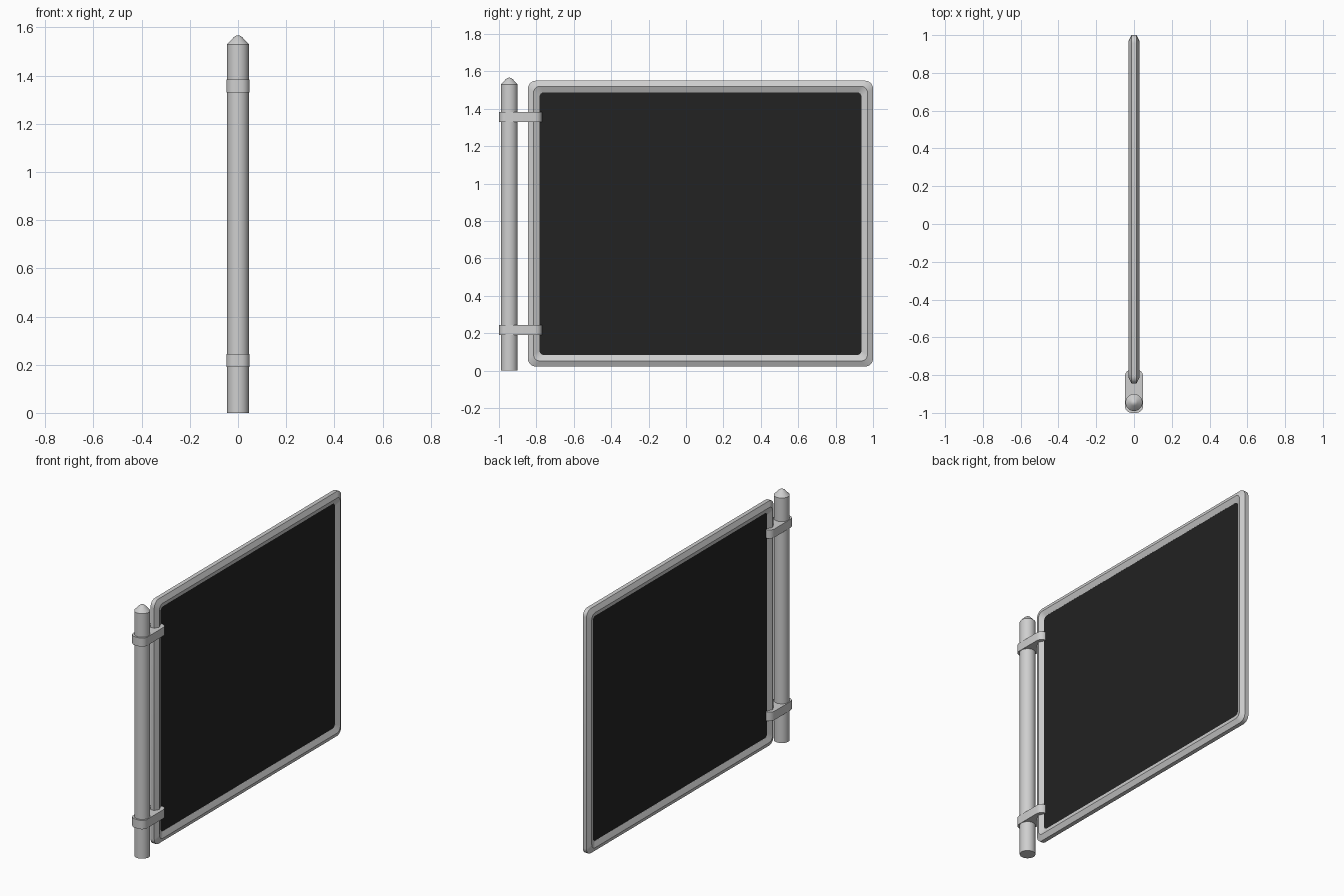
import bpy, bmesh, math

if "Cube" in bpy.data.objects:
    bpy.data.objects.remove(bpy.data.objects["Cube"])


def material(name, value):
    m = bpy.data.materials.new(name)
    m.diffuse_color = (value, value, value, 1)
    m.use_nodes = True
    m.node_tree.nodes["Principled BSDF"].inputs["Base Color"].default_value = m.diffuse_color
    return m


METAL = material("light grey metal", 0.62)
DARK = material("black panel", 0.016)


def finish(bm, name, mat, smooth=True):
    bmesh.ops.recalc_face_normals(bm, faces=bm.faces)
    me = bpy.data.meshes.new(name)
    bm.to_mesh(me)
    bm.free()
    ob = bpy.data.objects.new(name, me)
    bpy.context.collection.objects.link(ob)
    me.materials.append(mat)
    if smooth:
        bpy.ops.object.select_all(action='DESELECT')
        ob.select_set(True)
        bpy.context.view_layer.objects.active = ob
        bpy.ops.object.shade_smooth_by_angle(angle=math.radians(25))
    return ob


def rounded_rect(a0, a1, b0, b1, r, seg=6):
    """Outline points of a rectangle with rounded corners."""
    pts = []
    corners = [(a1 - r, b1 - r), (a0 + r, b1 - r), (a0 + r, b0 + r), (a1 - r, b0 + r)]
    for i, (ca, cb) in enumerate(corners):
        for k in range(seg + 1):
            t = math.pi / 2 * (i + k / seg)
            pts.append((ca + r * math.cos(t), cb + r * math.sin(t)))
    return pts


def bridge(bm, loops, closed=False):
    n = len(loops[0])
    for j in range(len(loops) if closed else len(loops) - 1):
        a, b = loops[j], loops[(j + 1) % len(loops)]
        for i in range(n):
            k = (i + 1) % n
            bm.faces.new((a[i], a[k], b[k], b[i]))


# Hinge post with a pointed, slightly blunted cap
bm = bmesh.new()
N = 32
rings = []
for r, z in [(0.045, 0), (0.045, 1.53), (0.018, 1.559), (0.009, 1.565)]:
    rings.append([bm.verts.new((r * math.cos(2 * math.pi * i / N),
                                -0.945 + r * math.sin(2 * math.pi * i / N), z))
                  for i in range(N)])
bridge(bm, rings)
bm.faces.new(rings[0])
tip = bm.verts.new((0, -0.945, 1.567))
for i in range(N):
    bm.faces.new((rings[-1][i], rings[-1][(i + 1) % N], tip))
finish(bm, "hinge_post", METAL)

# Straps joining post and frame
for name, z0, z1 in [("lower_strap", 0.19, 0.245), ("upper_strap", 1.33, 1.383)]:
    bm = bmesh.new()
    outline = rounded_rect(-0.048, 0.048, -1.0, -0.77, 0.036)
    loops = [[bm.verts.new((x, y, z)) for x, y in outline] for z in (z0, z1)]
    bridge(bm, loops)
    for l in loops:
        bm.faces.new(l)
    finish(bm, name, METAL)

# Frame: six-sided section swept round a rounded rectangle
Y0, Y1, Z0, Z1 = -0.845, 1.0, 0.022, 1.55
section = [(0, 0.013), (0.03, 0.028), (0.062, 0.013),
           (0.062, -0.013), (0.03, -0.028), (0, -0.013)]
bm = bmesh.new()
loops = []
for inset, x in section:
    outline = rounded_rect(Y0 + inset, Y1 - inset, Z0 + inset, Z1 - inset, 0.042 - inset * 0.3)
    loops.append([bm.verts.new((x, y, z)) for y, z in outline])
bridge(bm, loops, closed=True)
finish(bm, "frame", METAL)

# Dark panel filling the frame
bm = bmesh.new()
outline = rounded_rect(Y0 + 0.06, Y1 - 0.06, Z0 + 0.06, Z1 - 0.06, 0.025)
loops = [[bm.verts.new((x, y, z)) for y, z in outline] for x in (-0.0125, 0.0125)]
bridge(bm, loops)
for l in loops:
    bm.faces.new(l)
finish(bm, "panel", DARK, smooth=False)
